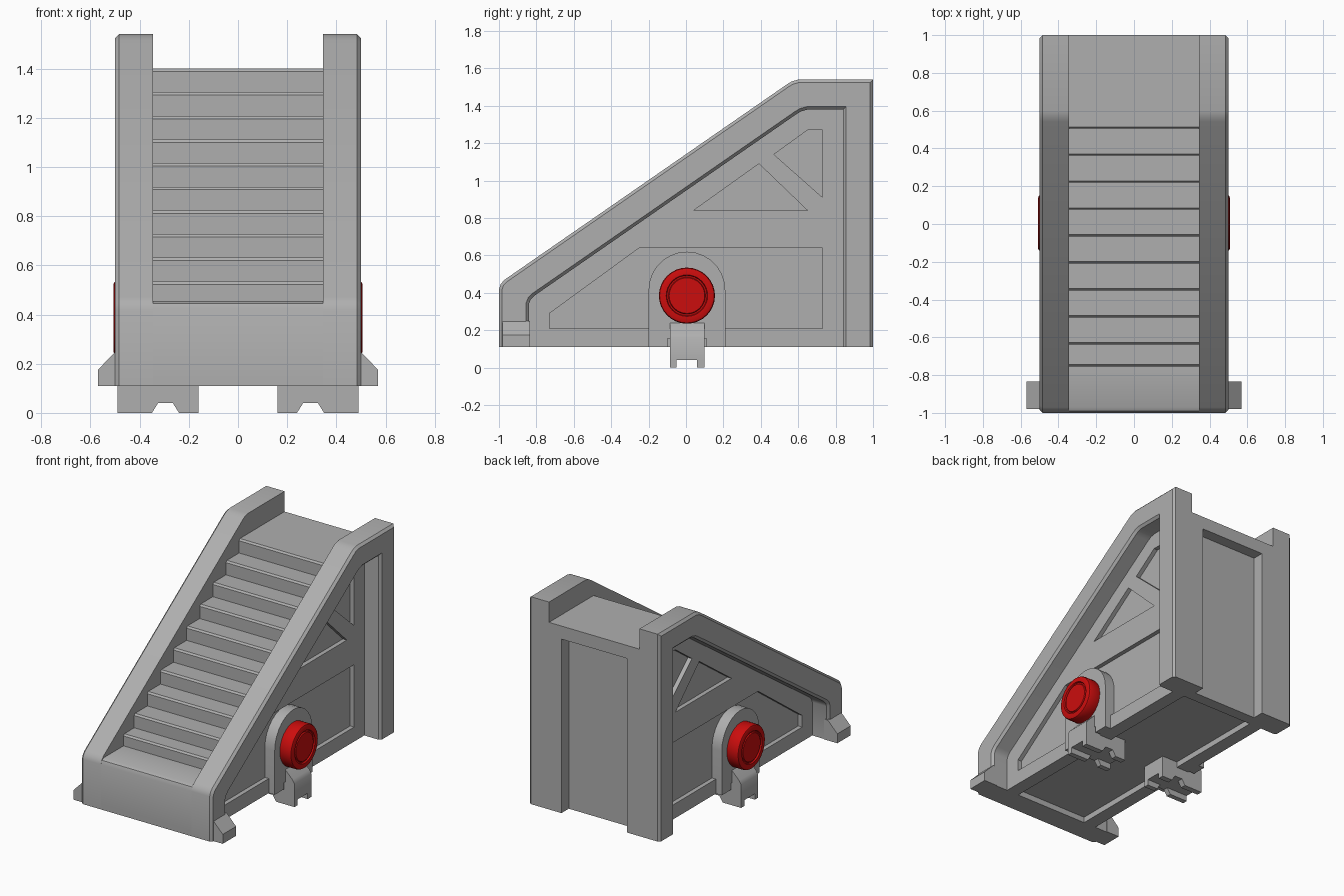
import bpy
import bmesh
import math
from mathutils import Matrix

if "Cube" in bpy.data.objects:
    bpy.data.objects.remove(bpy.data.objects["Cube"])


def material(name, colour):
    mat = bpy.data.materials.new(name)
    mat.use_nodes = True
    mat.diffuse_color = colour
    mat.node_tree.nodes["Principled BSDF"].inputs["Base Color"].default_value = colour
    return mat


GREY = material("stone grey", (0.43, 0.43, 0.43, 1))
RED = material("signal red", (0.6, 0.004, 0.004, 1))

# Local (u, v, depth) axes: "x" sweeps a (y, z) outline, "y" sweeps an (x, z) one,
# and "z" sweeps an (x, y) one
AXES = {
    "x": Matrix(((0, 0, 1), (1, 0, 0), (0, 1, 0))).to_4x4(),
    "y": Matrix(((1, 0, 0), (0, 0, -1), (0, 1, 0))).to_4x4(),
    "z": Matrix.Identity(4),
}


def finish(name, bm, mat, mirror):
    mesh = bpy.data.meshes.new(name)
    bm.to_mesh(mesh)
    bm.free()
    mesh.materials.clear()
    mesh.materials.append(mat)
    obj = bpy.data.objects.new(name, mesh)
    bpy.context.collection.objects.link(obj)
    if mirror:
        obj.modifiers.new("Mirror", "MIRROR").use_mirror_merge = False
    bpy.ops.object.select_all(action="DESELECT")
    obj.select_set(True)
    bpy.context.view_layer.objects.active = obj
    bpy.ops.object.shade_smooth_by_angle(angle=math.radians(32))
    return obj


def prism(name, outlines, lo, hi, axis="x", mirror=True, bevel=0):
    """Sweep an outline, with any further outlines as holes, from lo to hi."""
    curve = bpy.data.curves.new(name + " outline", "CURVE")
    curve.dimensions = "2D"
    curve.fill_mode = "BOTH"
    curve.extrude = (hi - lo) / 2
    for outline in outlines:
        spline = curve.splines.new("POLY")
        spline.points.add(len(outline) - 1)
        spline.use_cyclic_u = True
        for point, (u, v) in zip(spline.points, outline):
            point.co = (u, v, 0, 1)
    temp = bpy.data.objects.new(name + " outline", curve)
    bm = bmesh.new()
    bm.from_mesh(bpy.data.meshes.new_from_object(temp))
    bpy.data.objects.remove(temp)
    bpy.data.curves.remove(curve)
    bmesh.ops.remove_doubles(bm, verts=bm.verts, dist=0.0005)
    bmesh.ops.dissolve_limit(bm, angle_limit=0.01, verts=bm.verts, edges=bm.edges)
    shift = (lo + hi) / 2 * (-1 if axis == "y" else 1)
    bm.transform(AXES[axis] @ Matrix.Translation((0, 0, shift)))
    bmesh.ops.recalc_face_normals(bm, faces=bm.faces)
    if bevel:
        rim = [e for e in bm.edges
               if all(v.co.x > hi - 0.001 for v in e.verts)
               and any(v.co.z > BASE + 0.01 for v in e.verts)]
        bmesh.ops.bevel(bm, geom=rim, offset=bevel, segments=1, affect="EDGES")
    return finish(name, bm, GREY, mirror)


def rect(a, b, c, d):
    return [(a, c), (b, c), (b, d), (a, d)]


BASE = 0.11     # underside of the body
INNER = 0.345   # half width of the staircase

# Stair core: rounded front lip, ten chamfered treads, platform and back wall
stairs = [(-1, BASE + 0.04), (-1, 0.42), (-0.99, 0.445), (-0.97, 0.455), (-0.755, 0.455)]
for i in range(10):
    y = -0.755 if i == 0 else -0.638 + 0.1428 * (i - 1)
    z = 0.535 + 0.0961 * i
    if i:
        stairs.append((y, z - 0.0961))
    stairs += [(y, z - 0.012), (y + 0.01, z)]
stairs += [(0.92, 1.40), (0.92, BASE + 0.04)]
prism("stair_core", [stairs], -INNER, INNER, mirror=False)

# Underside rim around a shallow recess
prism("underside_rim", [rect(-INNER, INNER, -1, 0.92), rect(-0.28, 0.28, -0.84, 0.84)],
      BASE, BASE + 0.04, axis="z", mirror=False)

# Back doorway: posts joined by a header
prism("back_surround", [[(-INNER, BASE), (-0.25, BASE), (-0.25, 1.31), (0.25, 1.31),
                         (0.25, BASE), (INNER, BASE), (INNER, 1.40), (-INNER, 1.40)]],
      0.92, 1, axis="y", mirror=False)

# Side frames: deep rails following the slope
opening = [(-0.84, 0.34), (-0.83, 0.365), (-0.81, 0.385),
           (0.59, 1.355), (0.615, 1.37), (0.65, 1.38), (0.84, 1.38)]
rail = [(-1, BASE), (-1, 0.42), (-0.99, 0.448), (-0.97, 0.47),
        (0.54, 1.515), (0.565, 1.53), (0.6, 1.54), (1, 1.54), (1, BASE)]
prism("side_frame", [rail + [(0.84, BASE)] + opening[::-1] + [(-0.84, BASE)]],
      INNER, 0.5, bevel=0.016)

# Side panels with sunken pockets
panel = [(-0.85, BASE), (-0.85, 0.35), (-0.82, 0.39), (0.6, 1.37),
         (0.65, 1.39), (0.85, 1.39), (0.85, BASE)]
lower_pocket = [(-0.73, 0.21), (-0.73, 0.29), (-0.25, 0.64), (0.73, 0.64), (0.73, 0.21)]
triangle_pocket = [(0.04, 0.84), (0.65, 0.84), (0.39, 1.09)]
upper_pocket = [(0.47, 1.14), (0.65, 1.27), (0.73, 1.27), (0.73, 0.91)]
prism("side_panel", [panel, lower_pocket, triangle_pocket, upper_pocket], INNER - 0.005, 0.375)

# Arched wheel mounts, notched above the feet
arch = [(0.005 + 0.205 * math.cos(math.pi * i / 14),
         0.415 + 0.205 * math.sin(math.pi * i / 14)) for i in range(15)]
arch += [(-0.2, BASE), (-0.1, BASE), (-0.1, 0.155), (0.11, 0.155), (0.11, BASE), (0.21, BASE)]
prism("wheel_mount", [arch], INNER - 0.005, 0.42)

# Wheels: rounded rim and a grooved hub face
bm = bmesh.new()
bmesh.ops.create_cone(bm, cap_ends=True, segments=32, radius1=0.15, radius2=0.15, depth=0.1)
rims = [e for e in bm.edges if abs(e.verts[0].co.z - e.verts[1].co.z) < 0.001]
bmesh.ops.bevel(bm, geom=rims, offset=0.014, segments=2, profile=0.5, affect="EDGES")
bm.faces.ensure_lookup_table()
hub = max(bm.faces, key=lambda f: f.calc_center_median().z)
for thickness, depth in ((0.025, 0), (0.004, -0.01), (0.008, 0), (0.004, 0.008)):
    bmesh.ops.inset_region(bm, faces=[hub], thickness=thickness, depth=depth)
bm.transform(Matrix.Translation((0.457, 0.005, 0.385)) @ AXES["x"])
bmesh.ops.recalc_face_normals(bm, faces=bm.faces)
finish("wheel", bm, RED, True)

# Feet: bracket with a sloped outer shoulder and four cross-notched pads
bracket = [(0.16, 0.04), (0.49, 0.04), (0.49, 0.16), (0.475, 0.185),
           (0.41, 0.25), (0.34, 0.25), (0.34, 0.15), (0.16, 0.15)]
prism("foot_bracket", [bracket], -0.085, 0.1, axis="y")
for end, (y0, y1) in (("front", (-0.085, -0.05)), ("back", (0.06, 0.1))):
    prism(end + "_inner_pad", [[(0.16, 0), (0.24, 0), (0.265, 0.04), (0.16, 0.04)]],
          y0, y1, axis="y")
    prism(end + "_outer_pad", [[(0.35, 0), (0.49, 0), (0.49, 0.04), (0.325, 0.04)]],
          y0, y1, axis="y")

# Front corner bumpers
prism("front_bumper", [[(0.47, BASE), (0.57, BASE), (0.57, 0.175), (0.497, 0.25), (0.47, 0.25)]],
      -0.98, -0.835, axis="y")
